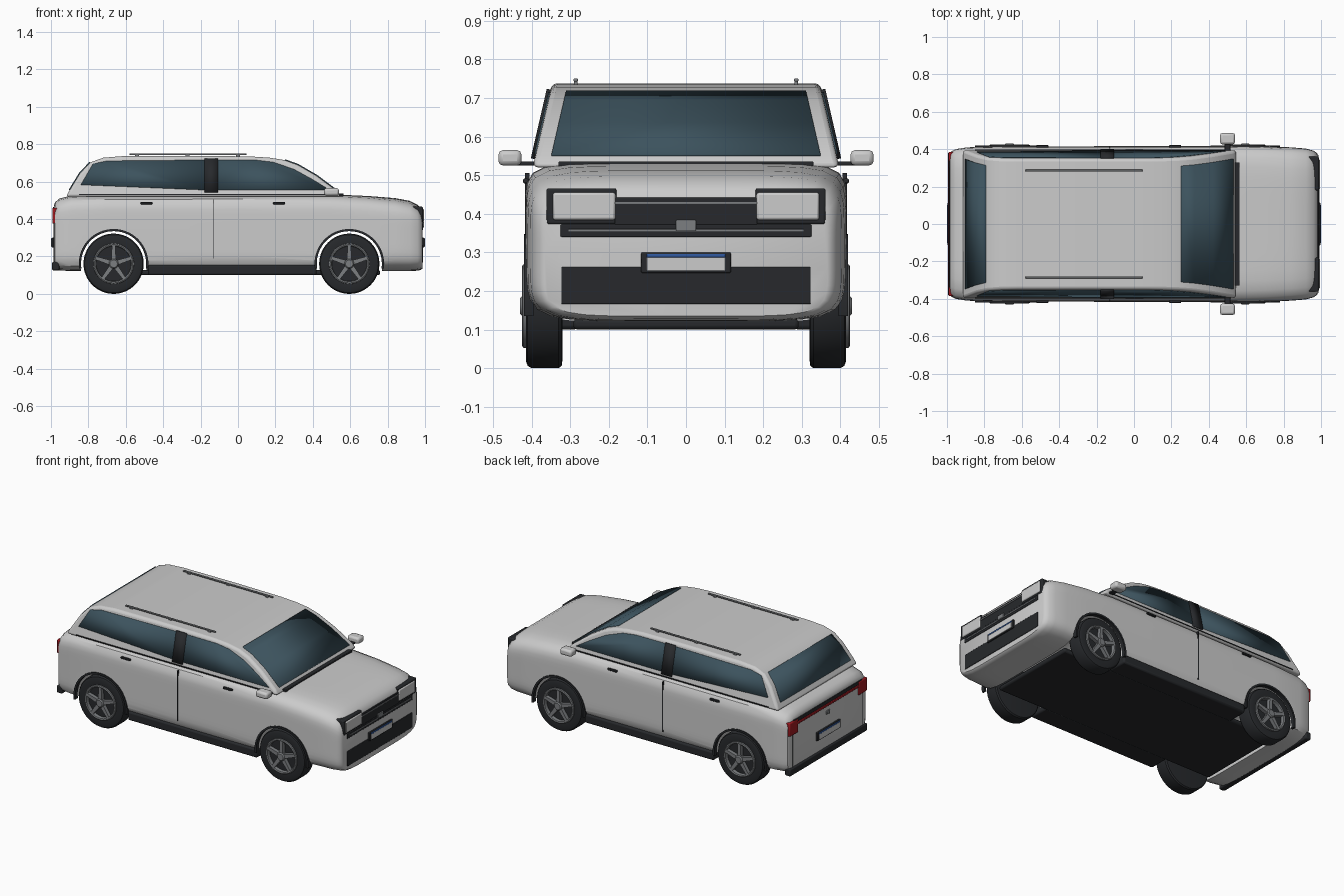
import bpy, bmesh, math
from mathutils import Vector

if "Cube" in bpy.data.objects:
    bpy.data.objects.remove(bpy.data.objects["Cube"])

def material(name, col):
    m = bpy.data.materials.new(name)
    m.diffuse_color = (*col, 1)
    m.use_nodes = True
    m.node_tree.nodes["Principled BSDF"].inputs["Base Color"].default_value = m.diffuse_color
    return m

DARK = material("dark_trim", (0.02, 0.022, 0.025))
GLASS = material("tinted_glass", (0.045, 0.085, 0.11))
RED = material("tail_red", (0.35, 0.01, 0.015))
BLUE = material("plate_blue", (0.03, 0.1, 0.35))
RIM = material("rim_grey", (0.2, 0.21, 0.22))

def finish(name, bm, mat=None, bevel=0, seg=3, solid=0, limit=50):
    bmesh.ops.recalc_face_normals(bm, faces=bm.faces)
    me = bpy.data.meshes.new(name)
    bm.to_mesh(me)
    bm.free()
    ob = bpy.data.objects.new(name, me)
    bpy.context.collection.objects.link(ob)
    if mat:
        me.materials.append(mat)
    if solid:
        m = ob.modifiers.new("solid", 'SOLIDIFY')
        m.thickness, m.offset = solid, 0
    if bevel:
        m = ob.modifiers.new("bevel", 'BEVEL')
        m.width, m.segments = bevel, seg
        m.limit_method, m.angle_limit = 'ANGLE', math.radians(limit)
    return ob

def box(name, x, y, z, mat=None, bevel=0.003):
    bm = bmesh.new()
    bmesh.ops.create_cube(bm, size=1)
    for v in bm.verts:
        v.co = [(a + b) / 2 + c * abs(b - a) for (a, b), c in zip((x, y, z), v.co)]
    return finish(name, bm, mat, bevel, 2)

def loft(name, rings, mat=None, caps=True, loop=False, closed=True, **kw):
    bm = bmesh.new()
    vs = [[bm.verts.new(p) for p in r] for r in rings]
    n = len(vs[0])
    for a, b in zip(vs, vs[1:] + vs[:1] if loop else vs[1:]):
        for i in range(n if closed else n - 1):
            j = (i + 1) % n
            bm.faces.new((a[i], a[j], b[j], b[i]))
    if caps:
        bm.faces.new(vs[0])
        bm.faces.new(vs[-1])
    return finish(name, bm, mat, **kw)

def panel(name, pts, mat, thick):
    bm = bmesh.new()
    bm.faces.new([bm.verts.new(p) for p in pts])
    return finish(name, bm, mat, solid=thick)

def circle(cx, cz, y, r, n=48):
    return [(cx + r * math.cos(t * math.tau / n), y, cz + r * math.sin(t * math.tau / n)) for t in range(n)]

# Lower body: rounded sections lofted along the length (x, bottom, top, half width, squareness)
def section(x, zb, zt, w, e, n=64):
    ring = []
    for i in range(n):
        a = math.tau * (i + 0.5) / n
        c, s = math.cos(a), math.sin(a)
        k = (abs(c) ** e + abs(s) ** e) ** (-1 / e)
        ring.append((x, w * c * k, (zb + zt) / 2 + (zt - zb) / 2 * s * k))
    return ring

stations = [(-.985, .14, .47, .372, 8), (-.978, .13, .49, .388, 8), (-.955, .125, .51, .4, 8),
            (-.89, .122, .526, .41, 8), (-.7, .122, .533, .415, 8), (0, .122, .534, .416, 8),
            (.5, .122, .532, .416, 8), (.7, .122, .523, .414, 7), (.84, .122, .512, .41, 6),
            (.92, .122, .497, .403, 6), (.96, .124, .476, .392, 6), (.978, .128, .455, .38, 6),
            (.986, .135, .43, .366, 6)]
body = loft("body", [section(*s) for s in stations])

# Wheel wells cut through the body
AXLES = {"rear": -.665, "front": .595}
WZ = .161
for end, ax in AXLES.items():
    cut = loft("well_cutter", [circle(ax, WZ, y, .178, 64) for y in (-.6, .6)])
    m = body.modifiers.new("well", 'BOOLEAN')
    m.object, m.operation, m.solver = cut, 'DIFFERENCE', 'EXACT'
    bpy.context.view_layer.objects.active = body
    bpy.ops.object.modifier_apply(modifier="well")
    bpy.data.objects.remove(cut)

# Cabin: side profile with inward-leaning sides
def lean(z):
    return .395 - .23 * (z - .53)

screen = [(.53, .55), (.42, .632), (.32, .69), (.25, .715)]
tail = [(-.79, .703), (-.845, .645), (-.9, .555)]
profile = [(.55, .52)] + screen + [(.17, .728), (.06, .735), (-.25, .738), (-.62, .736), (-.72, .728)] + tail + [(-.92, .52)]
loft("cabin", [[(x, s * lean(z), z) for x, z in profile] for s in (-1, 1)], bevel=.014)

# Windscreen and rear window
for name, rows in (("windscreen", screen), ("rear_window", tail)):
    loft(name, [[(x, s * (lean(z) - .042), z) for s in (-1, 1)] for x, z in rows],
         GLASS, caps=False, closed=False, solid=.01)

rear_glass = [(-.84, .583), (-.775, .695), (-.7, .71), (-.175, .715), (-.175, .555)]
front_glass = [(-.11, .555), (-.11, .715), (.1, .714), (.19, .703), (.3, .665), (.4, .61), (.49, .555)]

for s, side in ((1, "left"), (-1, "right")):
    def sb(name, x, y, z, mat=None, bevel=.003):
        return box(f"{name}_{side}", x, (s * y[0], s * y[1]), z, mat, bevel)

    # Side windows and centre pillar
    for nm, g in (("rear_side_window", rear_glass), ("front_side_window", front_glass)):
        panel(f"{nm}_{side}", [(x, s * lean(z), z) for x, z in g], GLASS, .008)
    panel(f"centre_pillar_{side}", [(x, s * (lean(z) + .002), z) for x, z in
          ((-.178, .542), (-.178, .722), (-.108, .722), (-.108, .542))], DARK, .016)
    # Door details, sill and roof rail
    for x in (-.49, .22):
        sb("door_handle", (x - .032, x + .032), (.408, .422), (.479, .491), DARK)
    sb("door_seam", (-.132, -.127), (.405, .4175), (.19, .505), DARK, 0)
    sb("shoulder_seam", (-.85, .5), (.385, .398), (.528, .533), DARK, 0)
    sb("sill", (-.48, .42), (.28, .412), (.1, .155), DARK, .01)
    sb("roof_rail", (-.58, .045), (.28, .291), (.742, .751), RIM)
    for x in (-.54, -.27, 0):
        sb("rail_foot", (x - .012, x + .012), (.281, .29), (.73, .745), RIM)
    # Door mirror
    sb("mirror_arm", (.485, .515), (.37, .44), (.525, .536), DARK)
    sb("mirror_shell", (.46, .54), (.426, .486), (.525, .565), None, .012)
    # Headlight and tail light
    sb("headlight_housing", (.925, .988), (.18, .362), (.372, .466), DARK, .006)
    sb("headlight_lens", (.95, .994), (.183, .345), (.384, .455), None, .006)
    sb("tail_light", (-.992, -.962), (.3, .385), (.375, .46), RED, .006)
    sb("tailgate_seam", (-.9875, -.97), (.345, .349), (.17, .38), DARK, 0)

    # Wheels: tyre, rim, spokes, hub and arch trim
    for end, ax in AXLES.items():
        tag = f"{end}_{side}"
        loft(f"tyre_{tag}", [circle(ax, WZ, s * y, r, 64) for y, r in
             ((.32, .14), (.322, .155), (.33, .161), (.4, .161), (.41, .155), (.415, .142), (.413, .108), (.4, .104))], DARK)
        loft(f"rim_{tag}", [circle(ax, WZ, s * y, r, 64) for y, r in
             ((.395, .11), (.422, .108), (.425, .102), (.422, .095), (.395, .093))], RIM, caps=False, loop=True)
        loft(f"hub_{tag}", [circle(ax, WZ, s * y, r, 24) for y, r in ((.395, .026), (.424, .026), (.43, .02))], RIM)
        for k in range(5):
            a = math.pi / 2 + k * math.tau / 5
            d, t = Vector((math.cos(a), 0, math.sin(a))), Vector((-math.sin(a), 0, math.cos(a)))
            c = Vector((ax, 0, WZ))
            loft(f"spoke_{tag}_{k}", [[c + d * r + t * w * i + Vector((0, s * y, 0)) for i, y in
                 ((-1, .4), (1, .4), (1, .423), (-1, .423))] for r, w in ((.015, .013), (.098, .009))], RIM)
        arc = [math.radians(-8 + 196 * i / 40) for i in range(41)]
        loft(f"arch_trim_{tag}", [[(ax + r * math.cos(a), s * y, WZ + r * math.sin(a)) for r, y in
             ((.174, .395), (.174, .42), (.186, .42), (.186, .395))] for a in arc], DARK)

# Front face: grille, bars, emblem block, intake
box("grille_lower", (.96, .989), (-.325, .325), (.34, .373), DARK)
box("grille_upper", (.95, .988), (-.185, .185), (.37, .442), DARK)
box("grille_bar_lower", (.98, .992), (-.305, .305), (.354, .36), RIM, .001)
box("grille_bar_upper", (.98, .991), (-.195, .195), (.425, .431), RIM, .001)
box("front_badge_block", (.98, .995), (-.026, .026), (.355, .384), RIM)
box("front_intake", (.96, .989), (-.323, .323), (.166, .262), DARK)

# Rear face: light bar, bumper, badge block
box("tail_light_bar", (-.991, -.965), (-.34, .34), (.425, .44), RED)
box("tailgate_trim", (-.989, -.962), (-.34, .34), (.441, .464), DARK)
box("rear_badge_block", (-.992, -.98), (-.018, .018), (.375, .398), RIM)
box("rear_bumper", (-.994, -.955), (-.385, .385), (.125, .172), DARK, .008)

# Number plates
for s, end in ((1, "front"), (-1, "rear")):
    box(f"plate_frame_{end}", (s * .97, s * .996), (-.116, .116), (.247, .3), DARK)
    box(f"plate_{end}", (s * .98, s * .999), (-.102, .102), (.253, .287), None, .001)
    box(f"plate_strip_{end}", (s * .98, s * .9995), (-.102, .102), (.287, .296), BLUE, .001)

# Underside and cowl
box("floor_pan", (-.8, .76), (-.292, .292), (.1, .128), DARK, .01)
box("cowl", (.5, .565), (-.33, .33), (.52, .536), DARK)

bpy.ops.object.select_all(action='SELECT')
bpy.context.view_layer.objects.active = body
bpy.ops.object.shade_smooth_by_angle(angle=math.radians(35))
